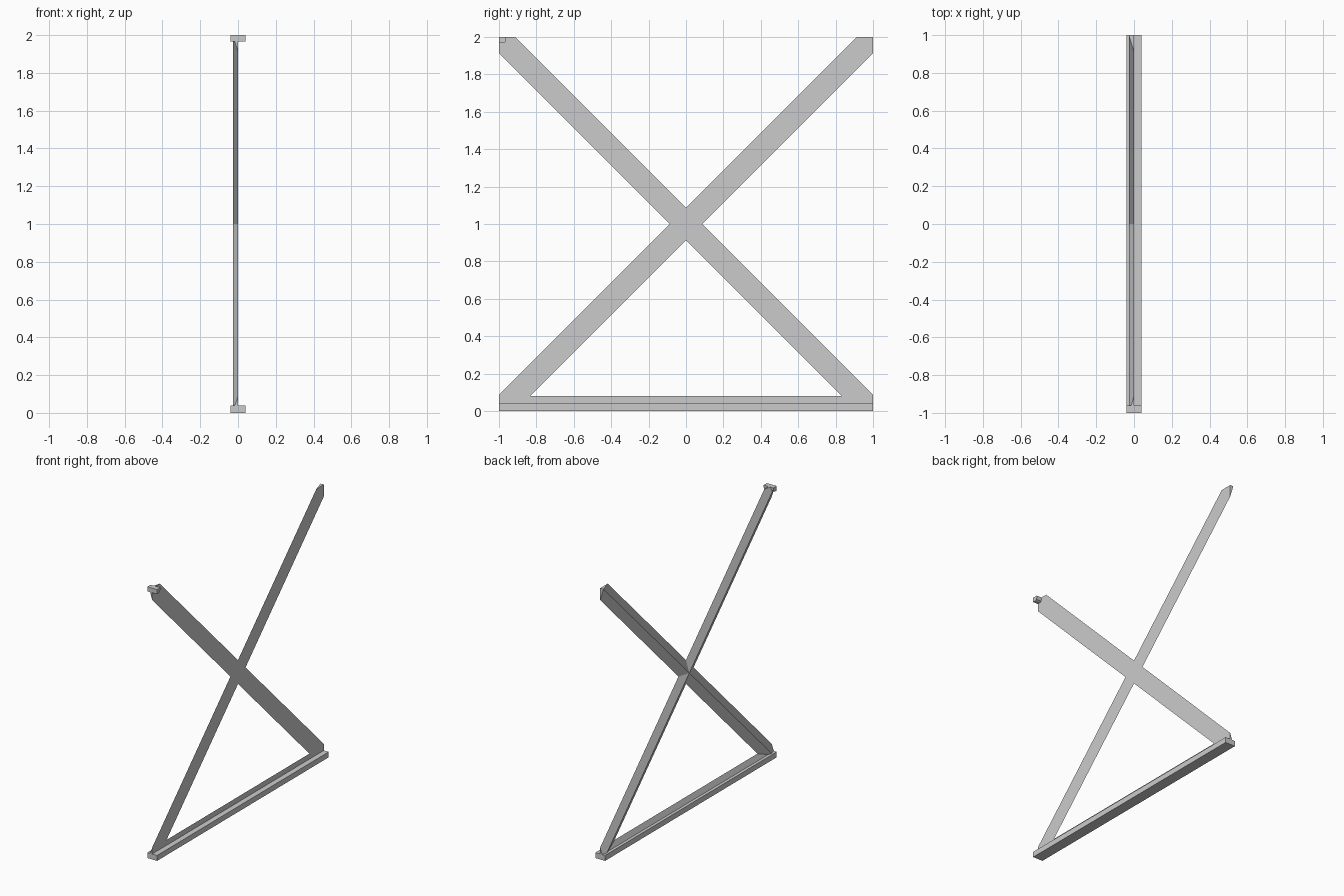
import bpy, bmesh, math
from mathutils import Matrix, Vector

cube = bpy.data.objects.get("Cube")
if cube:
    bpy.data.objects.remove(cube, do_unlink=True)

# One grey metal for everything
grey = bpy.data.materials.new("grey_metal")
grey.use_nodes = True
COLOUR = (0.6, 0.6, 0.6, 1)
grey.diffuse_color = COLOUR
grey.node_tree.nodes["Principled BSDF"].inputs["Base Color"].default_value = COLOUR

DEPTH = 0.027        # height of the folded ridge behind the flat face
HALF = 0.0622        # half width of a brace


def prism(points, along):
    """Closed bmesh: a profile of 3D points swept by a vector."""
    bm = bmesh.new()
    face = bm.faces.new([bm.verts.new(p) for p in points])
    swept = bmesh.ops.extrude_face_region(bm, geom=[face])["geom"]
    verts = [g for g in swept if isinstance(g, bmesh.types.BMVert)]
    bmesh.ops.translate(bm, verts=verts, vec=along)
    if not any(len(e.link_faces) == 1 for e in bm.edges):
        pass
    else:
        bmesh.ops.holes_fill(bm, edges=bm.edges[:])
    bmesh.ops.recalc_face_normals(bm, faces=bm.faces[:])
    return bm


def cut(bm, point, normal, cap):
    """Remove what lies beyond a plane, closing the cut if asked."""
    bmesh.ops.bisect_plane(bm, geom=bm.verts[:] + bm.edges[:] + bm.faces[:],
                           plane_co=point, plane_no=normal, clear_outer=True)
    if cap:
        bmesh.ops.holes_fill(bm, edges=bm.edges[:])
        bmesh.ops.recalc_face_normals(bm, faces=bm.faces[:])


def finish(name, bm):
    mesh = bpy.data.meshes.new(name)
    bm.to_mesh(mesh)
    bm.free()
    mesh.materials.append(grey)
    obj = bpy.data.objects.new(name, mesh)
    bpy.context.collection.objects.link(obj)
    return obj


# Cross brace: four mitred arms, flat on the left, ridged on the right
direction = Vector((0, 1, 1)).normalized()
side = Vector((0, -1, 1)).normalized()
start = -0.3 * direction
arm_names = ("upper_back", "upper_front", "lower_front", "lower_back")
for i, label in enumerate(arm_names):
    section = [start + HALF * side, start - HALF * side,
               start + Vector((-DEPTH, 0, 0))]
    bm = prism(section, 2 * direction)
    for axis in (Vector((0, 1, 0)), Vector((0, 0, 1))):
        cut(bm, axis, axis, True)
    for axis in (Vector((0, 1, 0)), Vector((0, 0, 1))):
        cut(bm, Vector((0, 0, 0)), -axis, False)
    turn = Matrix.Rotation(i * math.pi / 2, 4, "X")
    bm.transform(Matrix.Translation((0, 0, 1)) @ turn)
    finish("brace_arm_" + label, bm)

# Ridged rail standing on the base bar
rail = [(0, -1, 0.01), (-DEPTH, -1, 0.02), (0, -1, 0.08)]
finish("bottom_rail", prism(rail, (0, 2, 0)))

# Square base bar
bar = [(-0.04, -1, 0), (0.04, -1, 0), (0.04, -1, 0.04), (-0.04, -1, 0.04)]
finish("base_bar", prism(bar, (0, 2, 0)))

# Small stop block at the top front corner, with one eased edge
block = [(-0.04, y, z) for y, z in
         ((-1, 2), (-1, 1.967), (-0.976, 1.967), (-0.966, 1.973),
          (-0.962, 1.984), (-0.962, 2))]
finish("corner_block", prism(block, (0.08, 0, 0)))
